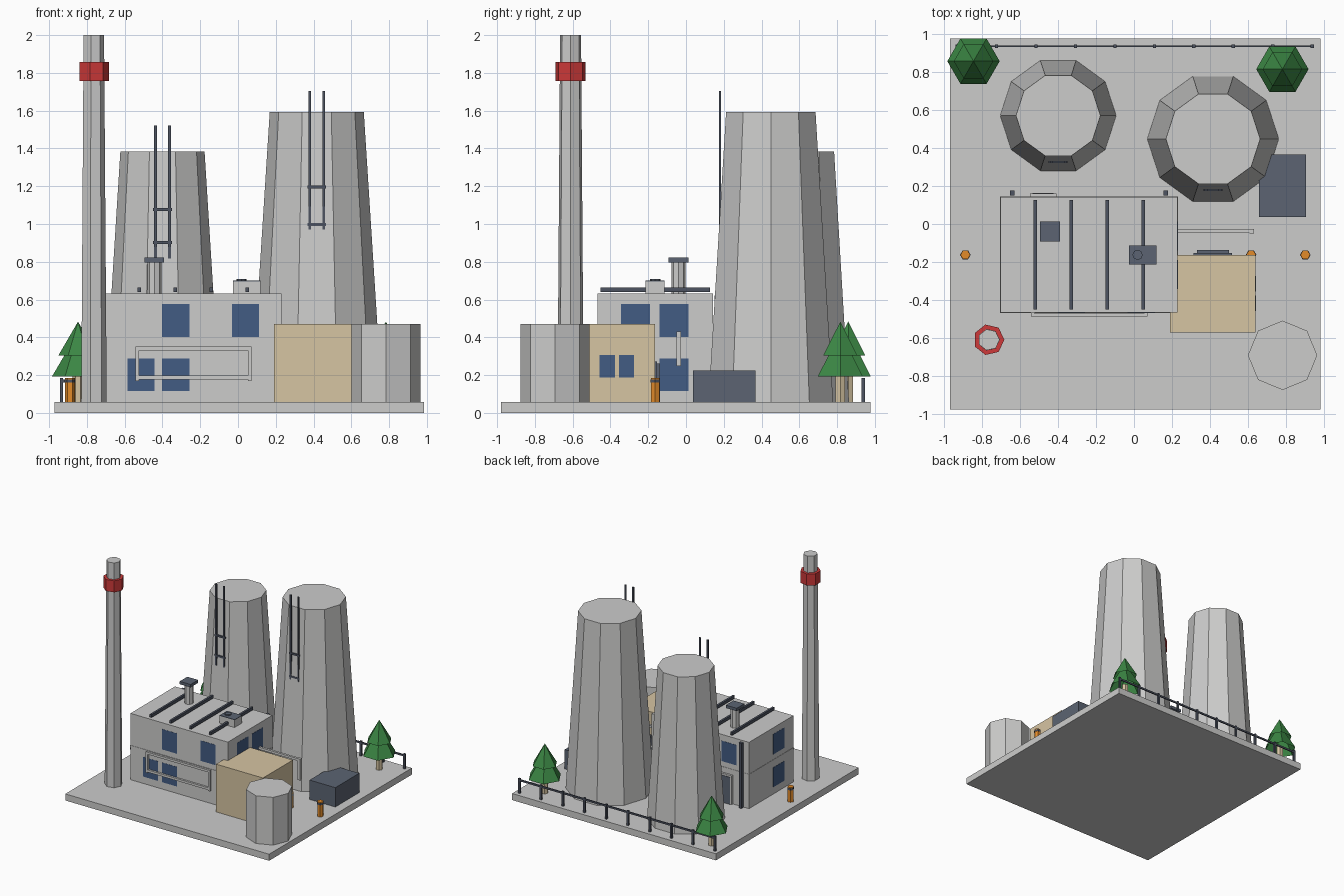
import bpy
from math import pi

cube = bpy.data.objects.get("Cube")
if cube:
    bpy.data.objects.remove(cube, do_unlink=True)


def material(name, r, g, b):
    m = bpy.data.materials.new(name)
    m.use_nodes = True
    color = [(c / 255) ** 2.2 for c in (r, g, b)] + [1]
    m.diffuse_color = color
    m.node_tree.nodes["Principled BSDF"].inputs["Base Color"].default_value = color
    return m


CONCRETE = material("concrete grey", 203, 203, 202)
SLATE = material("slate", 92, 100, 114)
DARK = material("dark metal", 78, 84, 97)
GLASS = material("window blue", 68, 92, 130)
TAN = material("tan plaster", 213, 195, 161)
RED = material("warning red", 204, 60, 60)
ORANGE = material("safety orange", 226, 138, 46)
GREEN = material("pine green", 62, 134, 70)


def box(name, x, y, z, mat):
    """Box from its (min, max) range on each axis."""
    spans = (x, y, z)
    bpy.ops.mesh.primitive_cube_add(size=1, location=[(a + b) / 2 for a, b in spans])
    ob = bpy.context.object
    ob.name = name
    ob.scale = [b - a for a, b in spans]
    ob.data.materials.append(mat)
    return ob


def post(name, x, y, size, z, mat):
    h = size / 2
    return box(name, (x - h, x + h), (y - h, y + h), z, mat)


def prism(name, x, y, z, r1, r2, sides, mat, ends='NGON'):
    """Tapered prism with one corner facing +x."""
    bpy.ops.mesh.primitive_cone_add(vertices=sides, radius1=r1, radius2=r2, depth=z[1] - z[0],
                                    location=(x, y, sum(z) / 2), end_fill_type=ends)
    ob = bpy.context.object
    ob.name = name
    ob.rotation_euler.z = -pi / 2
    ob.data.materials.append(mat)
    return ob


G = 0.057  # ground level on the slab
box("ground_slab", (-0.972, 0.984), (-0.979, 0.978), (0, G), CONCRETE)

# Cooling towers with ladders
prism("cooling_tower_right", -0.4, 0.572, (G, 1.383), 0.306, 0.223, 10, CONCRETE)
prism("cooling_tower_left", 0.417, 0.449, (G, 1.592), 0.347, 0.249, 10, CONCRETE)


def ladder(x, y, z, rungs):
    for s in (-1, 1):
        rail = x + s * 0.037
        box("ladder_rail", (rail - 0.007, rail + 0.007), (y - 0.005, y + 0.005), z, DARK)
    for h in rungs:
        box("ladder_rung", (x - 0.05, x + 0.05), (y - 0.005, y + 0.005), (h - 0.008, h + 0.008), DARK)


ladder(-0.4, 0.327, (0.817, 1.522), (0.902, 1.077))
ladder(0.417, 0.179, (0.972, 1.704), (0.997, 1.197))

# Chimney stack
prism("chimney_stack", -0.766, -0.611, (G, 2.0), 0.071, 0.057, 7, CONCRETE)
prism("chimney_band", -0.766, -0.611, (1.757, 1.857), 0.082, 0.082, 7, RED)

# Main hall
X0, X1, Y0, Y1, TOP = -0.704, 0.23, -0.468, 0.142, 0.632
box("main_hall", (X0, X1), (Y0, Y1), (G, TOP), CONCRETE)
E = 0.0025
box("hall_ledge", (X0 - E, X1 + E), (Y0 - E, Y1 + E), (0.338, 0.356), CONCRETE)

# Hall windows, as thin plates in two storeys
T = 0.0015
LOW, HIGH = (0.117, 0.287), (0.401, 0.577)
for x, wall, z in ((-0.33, Y0, HIGH), (0.039, Y0, HIGH), (-0.513, Y0, LOW),
                   (-0.33, Y0, LOW), (-0.513, Y1, HIGH)):
    box("hall_window", (x - 0.072, x + 0.072), (wall - T, wall + T), z, GLASS)
for y, wall, z in ((-0.267, X1, HIGH), (-0.063, X1, HIGH), (-0.063, X1, LOW),
                   (-0.267, X0, HIGH), (-0.267, X0, LOW)):
    box("hall_window", (wall - T, wall + T), (y - 0.077, y + 0.077), z, GLASS)

# Back door and downpipes
box("back_door_frame", (-0.55, -0.41), (Y1, 0.16), (G, 0.307), CONCRETE)
box("back_door", (-0.535, -0.425), (Y1, 0.164), (G, 0.292), SLATE)
for x in (-0.643, 0.168):
    post("downpipe", x, 0.163, 0.025, (G, 0.622), DARK)

# Roof strips, vent and cooling unit
for i in range(4):
    x = -0.522 + i * 0.19
    box("roof_strip", (x - 0.009, x + 0.009), (-0.452, 0.126), (0.64, 0.665), DARK)
prism("roof_vent", -0.443, -0.04, (TOP, 0.797), 0.037, 0.037, 8, CONCRETE)
box("roof_vent_cap", (-0.495, -0.391), (-0.092, 0.012), (0.797, 0.822), SLATE)
box("roof_unit", (-0.026, 0.118), (-0.215, -0.113), (TOP, 0.695), CONCRETE)
box("roof_unit_lid", (-0.026, 0.118), (-0.215, -0.113), (0.695, 0.7), SLATE)
prism("roof_unit_fan", 0.019, -0.163, (0.698, 0.71), 0.027, 0.027, 8, SLATE)

# Pipe loop on the front wall
for z in (0.187, 0.341):
    box("front_pipe", (-0.543, 0.071), (-0.488, -0.471), (z - 0.01, z + 0.01), CONCRETE)
for x in (-0.534, 0.062):
    post("front_pipe_riser", x, -0.479, 0.019, (0.17, 0.35), CONCRETE)

# Side pipe
box("side_pipe", (X1, 0.628), (-0.047, -0.027), (0.409, 0.429), CONCRETE)
post("side_pipe_drop", 0.621, -0.039, 0.024, (0.247, 0.432), CONCRETE)

# Annex
box("annex", (0.191, 0.641), (-0.573, -0.164), (G, 0.471), TAN)
for y in (-0.418, -0.315):
    box("annex_window", (0.638, 0.643), (y - 0.041, y + 0.041), (0.187, 0.307), GLASS)
box("annex_door_frame", (0.313, 0.518), (-0.164, -0.153), (G, 0.272), SLATE)
box("annex_door", (0.333, 0.5), (-0.153, -0.138), (G, 0.262), SLATE)

# Storage tank and equipment shed
prism("storage_tank", 0.784, -0.693, (G, 0.471), 0.183, 0.183, 8, CONCRETE)
box("equipment_shed", (0.66, 0.907), (0.038, 0.367), (G, 0.225), SLATE)

# Bollards
for x in (-0.89, 0.618, 0.904):
    prism("bollard", x, -0.163, (G, 0.185), 0.026, 0.026, 6, ORANGE)
    prism("bollard_band", x, -0.163, (0.16, 0.177), 0.028, 0.028, 6, DARK)

# Pine trees, with open-bottomed tiers
for x, y in ((-0.847, 0.859), (0.783, 0.817)):
    prism("tree_trunk", x, y, (G, 0.22), 0.028, 0.028, 6, TAN)
    prism("tree_lower_tier", x, y, (0.192, 0.428), 0.138, 0, 6, GREEN, 'NOTHING')
    prism("tree_upper_tier", x, y, (0.304, 0.483), 0.104, 0, 6, GREEN, 'NOTHING')

# Back fence
for i in range(10):
    post("fence_post", -0.934 + i * 0.2083, 0.938, 0.017, (G, 0.185), DARK)
box("fence_rail", (-0.942, 0.948), (0.933, 0.943), (0.162, 0.177), DARK)
